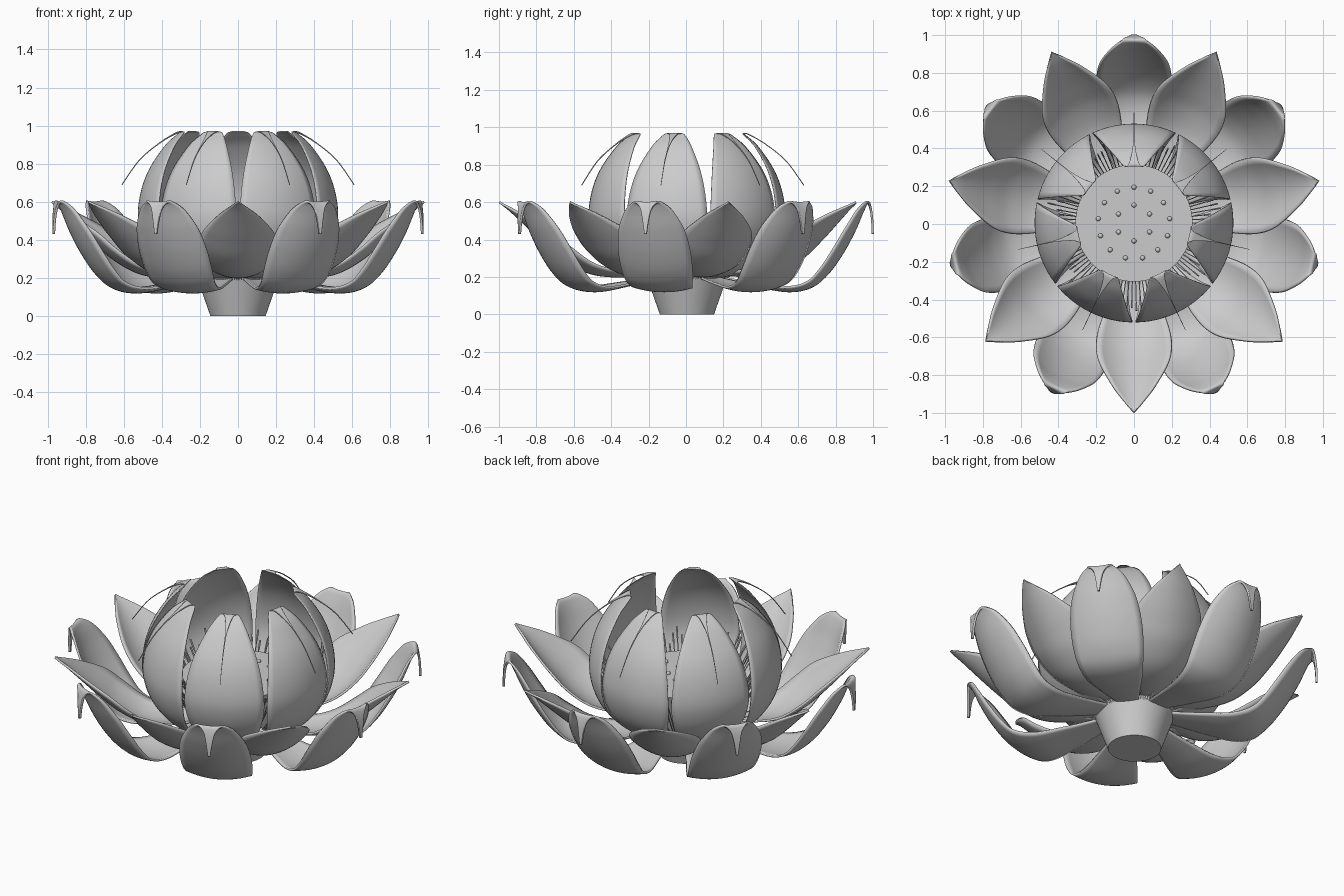
import bpy, bmesh, math, random
from mathutils import Vector, Matrix

if "Cube" in bpy.data.objects:
    bpy.data.objects.remove(bpy.data.objects["Cube"])

random.seed(4)
AXIS_Y = 0.005          # flower axis, so that the bounds are centred
STEP = math.tau / 7
POD_TOP = 0.47


def finish(bm, name):
    bmesh.ops.recalc_face_normals(bm, faces=bm.faces)
    me = bpy.data.meshes.new(name)
    bm.to_mesh(me)
    bm.free()
    ob = bpy.data.objects.new(name, me)
    bpy.context.collection.objects.link(ob)
    bpy.context.view_layer.objects.active = ob
    ob.select_set(True)
    bpy.ops.object.shade_smooth_by_angle(angle=math.radians(40))
    ob.select_set(False)
    ob.location.y = AXIS_Y
    return ob


def spline(rows, n=7):
    """Catmull-Rom through rows of (radius, height, half width, cup)."""
    pts = [Vector(r) for r in rows]
    out = []
    for i in range(len(pts) - 1):
        a, b, c, d = pts[max(i - 1, 0)], pts[i], pts[i + 1], pts[min(i + 2, len(pts) - 1)]
        for k in range(n):
            t = k / n
            out.append(0.5 * (2 * b + (c - a) * t + (2 * a - 5 * b + 4 * c - d) * t * t
                              + (3 * b - a - 3 * c + d) * t ** 3))
    return out + [pts[-1]]


def petal_ring(name, rows, start, wrap=False, thick=0.012, cols=12):
    path = spline(rows)
    bm = bmesh.new()
    grid = []
    for i, (r, z, w, cup) in enumerate(path):
        p, q = path[max(i - 1, 0)], path[min(i + 1, len(path) - 1)]
        tan = Vector((q[0] - p[0], q[1] - p[1])).normalized()
        nr, nz = -tan.y, tan.x                      # inner side of the petal
        w = max(w, 0.001)
        line = []
        for j in range(cols + 1):
            u = 2 * j / cols - 1
            if wrap:
                a = w * u / r
                co = (r * math.cos(a), r * math.sin(a), z)
            else:
                o = cup * w * u * u
                co = (r + nr * o, w * u, z + nz * o)
            line.append(bm.verts.new(co))
        grid.append(line)
    for a, b in zip(grid, grid[1:]):
        for j in range(cols):
            bm.faces.new((a[j], a[j + 1], b[j + 1], b[j]))
    first = finish(bm, name + "_1")
    first.rotation_euler.z = start
    mod = first.modifiers.new("thickness", "SOLIDIFY")
    mod.thickness = thick
    mod.offset = 0
    for k in range(1, 7):
        ob = first.copy()
        ob.name = f"{name}_{k + 1}"
        ob.rotation_euler.z = start + k * STEP
        bpy.context.collection.objects.link(ob)


# Inner petals: closed cup with needle tips curling outwards
petal_ring("inner_petal", [
    (0.20, 0.20, 0.06, 0), (0.36, 0.23, 0.13, 0), (0.47, 0.34, 0.19, 0),
    (0.52, 0.48, 0.225, 0), (0.515, 0.62, 0.217, 0), (0.47, 0.76, 0.18, 0),
    (0.385, 0.89, 0.114, 0), (0.318, 0.953, 0.064, 0), (0.303, 0.966, 0.042, 0),
    (0.33, 0.962, 0.022, 0), (0.42, 0.91, 0.005, 0), (0.53, 0.82, 0.002, 0),
    (0.625, 0.69, 0.001, 0)], math.pi / 2, wrap=True, thick=0.005)

# Outer petals with hooked tips
petal_ring("hooked_petal", [
    (0.19, 0.19, 0.06, 0.1), (0.38, 0.15, 0.11, 0.12), (0.54, 0.124, 0.153, 0.14),
    (0.66, 0.145, 0.178, 0.18), (0.75, 0.215, 0.193, 0.24), (0.83, 0.325, 0.195, 0.27),
    (0.895, 0.445, 0.175, 0.27), (0.94, 0.55, 0.125, 0.22), (0.965, 0.595, 0.07, 0.1),
    (0.98, 0.57, 0.034, 0.05), (0.99, 0.51, 0.018, 0), (0.993, 0.43, 0.006, 0)],
    math.pi / 2)

# Outer petals with pointed tips
petal_ring("pointed_petal", [
    (0.19, 0.22, 0.06, 0.2), (0.36, 0.203, 0.115, 0.25), (0.52, 0.222, 0.168, 0.32),
    (0.66, 0.295, 0.197, 0.37), (0.77, 0.39, 0.186, 0.37), (0.88, 0.495, 0.115, 0.3),
    (0.95, 0.56, 0.05, 0.2), (1.003, 0.60, 0.0, 0)], -math.pi / 2)

# Seed pod: flat-topped cone
bm = bmesh.new()
bmesh.ops.create_cone(bm, cap_ends=True, segments=64, radius1=0.145, radius2=0.31,
                      depth=POD_TOP, matrix=Matrix.Translation((0, 0, POD_TOP / 2)))
finish(bm, "seed_pod")

# Seeds in two rings on the pod
bm = bmesh.new()
for count, rad in ((6, 0.095), (13, 0.19)):
    for k in range(count):
        a = math.pi / 2 + k * math.tau / count
        bmesh.ops.create_uvsphere(
            bm, u_segments=12, v_segments=8, radius=0.013,
            matrix=Matrix.Translation((rad * math.cos(a), rad * math.sin(a), POD_TOP + 0.004)))
finish(bm, "seeds")


# Stamens: thin rods leaning outwards, each with a thicker tip
def rod(bm, p, q, r):
    d = q - p
    m = Matrix.Translation((p + q) / 2) @ d.to_track_quat('Z', 'Y').to_matrix().to_4x4()
    bmesh.ops.create_cone(bm, cap_ends=True, segments=6, radius1=r, radius2=r,
                          depth=d.length, matrix=m)


bm = bmesh.new()
for k in range(110):
    a = k * math.tau / 110
    out = Vector((math.cos(a), math.sin(a), 0))
    base = out * 0.21 + Vector((0, 0, 0.19))
    tip = out * random.uniform(0.40, 0.47) + Vector((0, 0, random.uniform(0.47, 0.57)))
    neck = base.lerp(tip, 0.85)
    rod(bm, base, neck, 0.003)
    rod(bm, neck, tip, 0.005)
finish(bm, "stamens")
